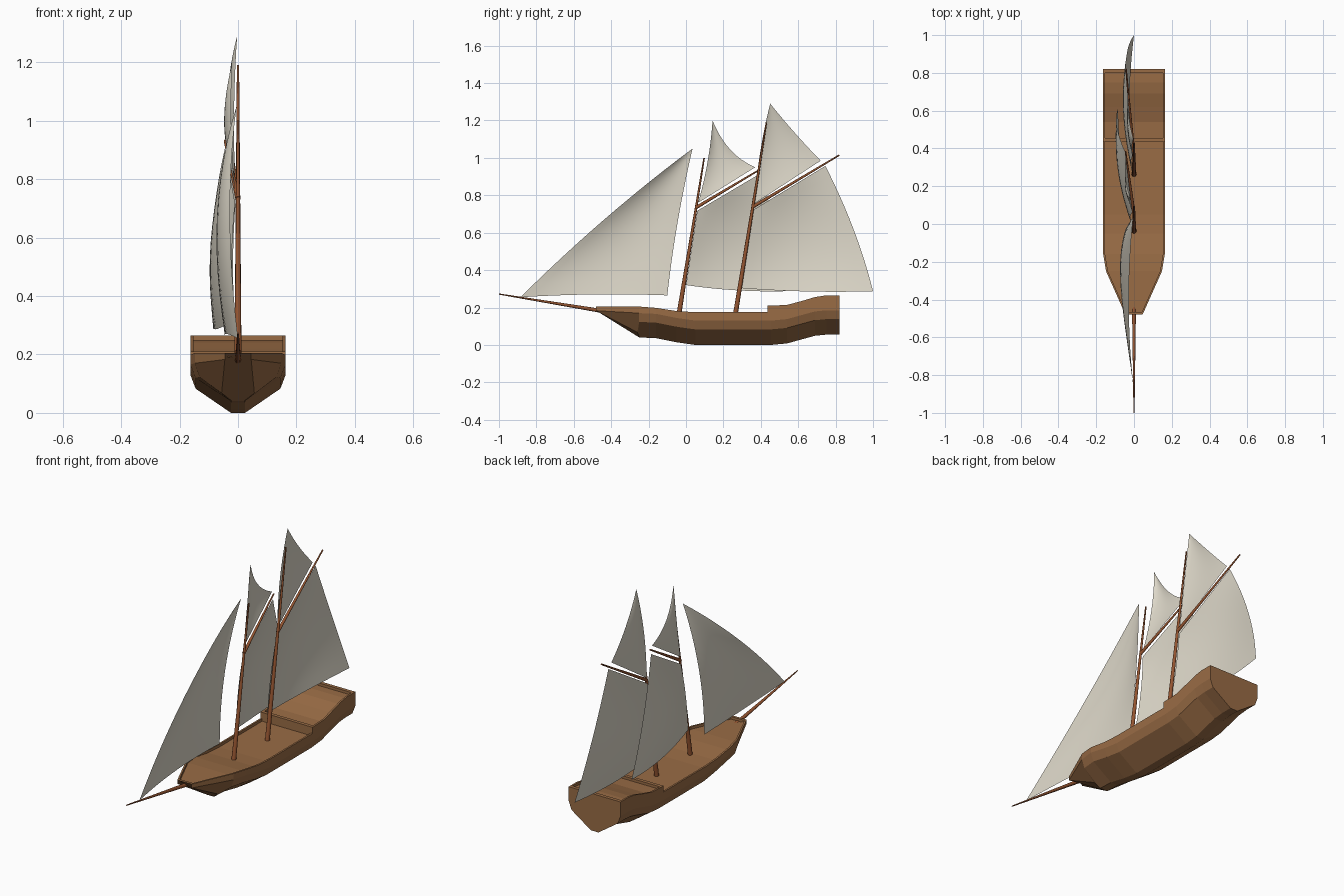
import bpy, bmesh, math
from mathutils import Vector

if "Cube" in bpy.data.objects:
    bpy.data.objects.remove(bpy.data.objects["Cube"])


def material(name, rgb):
    m = bpy.data.materials.new(name)
    m.diffuse_color = (*rgb, 1)
    m.use_nodes = True
    m.node_tree.nodes["Principled BSDF"].inputs["Base Color"].default_value = m.diffuse_color
    return m


HULL = material("hull_wood", (0.32, 0.15, 0.06))
SPAR = material("spar_wood", (0.30, 0.09, 0.03))
CLOTH = material("sail_cloth", (0.72, 0.68, 0.58))


def finish(name, bm, mat, smooth=None):
    bmesh.ops.remove_doubles(bm, verts=bm.verts, dist=1e-5)
    bmesh.ops.recalc_face_normals(bm, faces=bm.faces)
    me = bpy.data.meshes.new(name)
    bm.to_mesh(me)
    bm.free()
    ob = bpy.data.objects.new(name, me)
    bpy.context.collection.objects.link(ob)
    me.materials.append(mat)
    if smooth:
        bpy.ops.object.select_all(action='DESELECT')
        bpy.context.view_layer.objects.active = ob
        ob.select_set(True)
        bpy.ops.object.shade_smooth_by_angle(angle=math.radians(smooth))
    return ob


# Hull: lofted closed rings, each with outer side, rim and sunken deck
RIM, SINK = 0.01, 0.015


def low(y, w, b):
    return [(w, y, b + 0.13), (w * 0.89, y, b + 0.083), (0.024, y, b)]


def ring(y, w, top, deck, lower):
    half = [(w - RIM, y, deck), (w - RIM, y, top), (w, y, top)] + lower
    return half + [(-x, yy, z) for x, yy, z in reversed(half)]


stem = [(0.045, -0.48, 0.183), (0.056, -0.26, 0.068), (0.02, -0.25, 0.04)]
rings = [ring(-0.48, 0.045, 0.205, 0.205, stem),
         ring(-0.465, 0.052, 0.205, 0.205, stem),
         ring(-0.465, 0.052, 0.205, 0.19, stem)]
# y, half width, sheer height, keel height
for y, w, t, b in [(-0.25, 0.148, 0.205, 0.04), (-0.16, 0.163, 0.198, 0.036),
                   (-0.05, 0.163, 0.181, 0.014), (0.05, 0.163, 0.175, 0),
                   (0.435, 0.163, 0.175, 0)]:
    rings.append(ring(y, w, t, t - SINK, low(y, w, b)))
# Raised stern deck with coaming at its front and back
W = 0.163
rings += [ring(0.435, W, 0.21, 0.21, low(0.435, W, 0)),
          ring(0.455, W, 0.21, 0.21, low(0.455, W, 0)),
          ring(0.455, W, 0.21, 0.195, low(0.455, W, 0))]
for y, t, b in [(0.54, 0.214, 0.008), (0.62, 0.235, 0.03), (0.69, 0.256, 0.049),
                (0.75, 0.265, 0.055), (0.80, 0.265, 0.055)]:
    rings.append(ring(y, W, t, t - SINK, low(y, W, b)))
rings += [ring(0.80, W, 0.265, 0.265, low(0.80, W, 0.055)),
          ring(0.82, W, 0.265, 0.265, low(0.82, W, 0.055))]

bm = bmesh.new()
loops = [[bm.verts.new(p) for p in r] for r in rings]
n = len(loops[0])
for a, b in zip(loops, loops[1:]):
    for i in range(n):
        j = (i + 1) % n
        if len({tuple(v.co) for v in (a[i], a[j], b[j], b[i])}) > 2:
            bm.faces.new((a[i], a[j], b[j], b[i]))
bm.faces.new(loops[0])
bm.faces.new(loops[-1])
finish("hull", bm, HULL)


# Spars: tapered round poles between two points
def pole(name, p, q, r1, r2, sides=10):
    p, q = Vector(p), Vector(q)
    bm = bmesh.new()
    bmesh.ops.create_cone(bm, cap_ends=True, segments=sides, radius1=r1,
                          radius2=r2, depth=(q - p).length)
    rot = Vector((0, 0, 1)).rotation_difference(q - p).to_matrix()
    for v in bm.verts:
        v.co = rot @ v.co + (p + q) / 2
    finish(name, bm, SPAR, 40)


pole("main_mast", (0, 0.262, 0.15), (0, 0.43, 1.19), 0.013, 0.004)
pole("fore_mast", (0, -0.04, 0.15), (0, 0.097, 1.0), 0.013, 0.004)
pole("bowsprit", (0, -0.44, 0.18), (0, -1.0, 0.272), 0.011, 0.003)
pole("main_gaff", (0, 0.355, 0.737), (-0.042, 0.82, 1.015), 0.009, 0.004)
pole("fore_gaff", (0, 0.052, 0.733), (-0.045, 0.385, 0.932), 0.009, 0.004)


# Sails: four corners, bowed edges and a belly towards -x
def sail(name, tack, clew, peak, throat, belly, foot=(0, 0, 0), leech=(0, 0, 0),
         head=(0, 0, 0), luff=(0, 0, 0), n=12):
    tack, clew, peak, throat, foot, leech, head, luff = map(
        Vector, (tack, clew, peak, throat, foot, leech, head, luff))
    bm = bmesh.new()
    grid = []
    for r in range(n + 1):
        v = r / n
        row = []
        for c in range(n + 1):
            u = c / n
            bu, bv = 4 * u * (1 - u), 4 * v * (1 - v)
            p = (tack.lerp(clew, u)).lerp(throat.lerp(peak, u), v)
            p += bu * ((1 - v) * foot + v * head) + bv * ((1 - u) * luff + u * leech)
            p.x -= belly * bu * bv
            row.append(bm.verts.new(p))
        grid.append(row)
    for r in range(n):
        for c in range(n):
            bm.faces.new((grid[r][c], grid[r][c + 1], grid[r + 1][c + 1], grid[r + 1][c]))
    finish(name, bm, CLOTH, 60)


jib_head = (-0.005, 0.035, 1.05)
sail("jib", (0, -0.885, 0.255), (-0.045, -0.1, 0.265), jib_head, jib_head, 0.025,
     foot=(-0.015, 0, 0.01), leech=(-0.025, -0.012, 0), luff=(-0.025, -0.01, 0.02))
sail("fore_sail", (-0.012, 0.0, 0.32), (-0.085, 0.61, 0.29), (-0.045, 0.378, 0.905),
     (-0.01, 0.06, 0.717), 0.02, foot=(-0.015, 0, -0.015), leech=(-0.025, 0.02, 0),
     luff=(-0.01, 0, 0))
sail("main_sail", (-0.01, 0.278, 0.305), (0, 1.0, 0.287), (-0.034, 0.745, 0.957),
     (-0.008, 0.36, 0.722), 0.02, foot=(-0.02, 0, -0.01), leech=(-0.022, 0.022, 0),
     luff=(-0.008, 0, 0))
fore_top = (-0.02, 0.142, 1.20)
sail("fore_topsail", (-0.01, 0.065, 0.76), (-0.045, 0.37, 0.95), fore_top, fore_top,
     0.012, leech=(-0.01, -0.02, -0.03), luff=(-0.008, 0.012, 0))
main_top = (-0.003, 0.45, 1.29)
sail("main_topsail", (-0.008, 0.365, 0.755), (-0.035, 0.72, 0.985), main_top, main_top,
     0.012, leech=(-0.01, -0.003, -0.004), luff=(-0.008, -0.012, 0))
